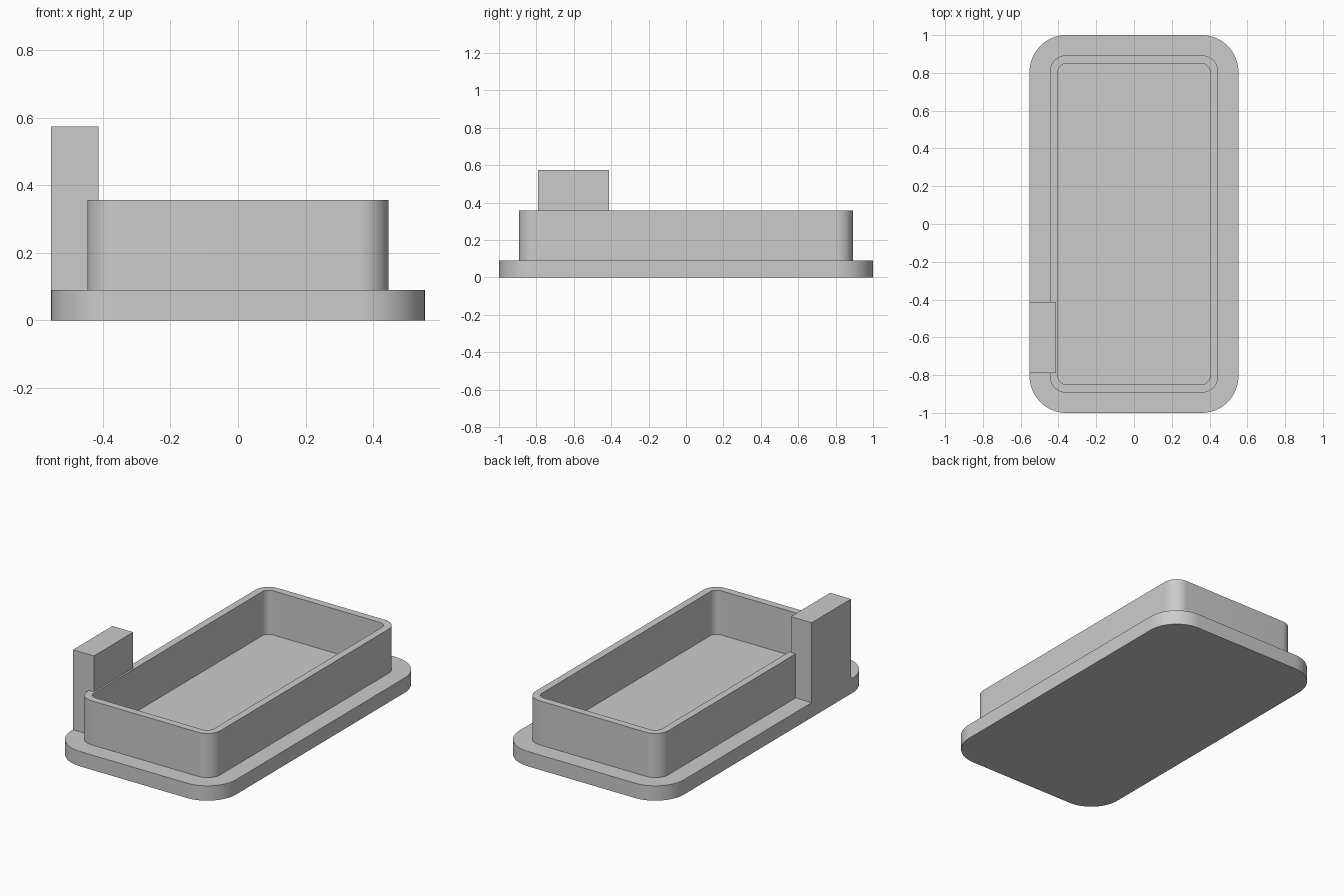
import bpy
import bmesh
from math import cos, sin, pi

cube = bpy.data.objects.get("Cube")
if cube:
    bpy.data.objects.remove(cube, do_unlink=True)

# Main dimensions
HALF_X, HALF_Y = 0.553, 1.0
PLATE_TOP, WALL_TOP, BLOCK_TOP = 0.09, 0.357, 0.574
RIM, WALL, PLATE_RADIUS = 0.107, 0.044, 0.195
CORNER_STEPS = 16

grey = bpy.data.materials.new("plain grey")
grey.use_nodes = True
colour = (0.6, 0.6, 0.6, 1)
grey.diffuse_color = colour
grey.node_tree.nodes["Principled BSDF"].inputs["Base Color"].default_value = colour


def finish(name, bm):
    bmesh.ops.recalc_face_normals(bm, faces=bm.faces)
    mesh = bpy.data.meshes.new(name)
    bm.to_mesh(mesh)
    bm.free()
    mesh.materials.append(grey)
    obj = bpy.data.objects.new(name, mesh)
    bpy.context.collection.objects.link(obj)
    bpy.ops.object.select_all(action="DESELECT")
    obj.select_set(True)
    bpy.context.view_layer.objects.active = obj
    bpy.ops.object.shade_smooth_by_angle(angle=pi / 6)
    return obj


def rounded_loop(bm, inset, z):
    """Rounded rectangle concentric with the plate edge."""
    r = PLATE_RADIUS - inset
    cx, cy = HALF_X - PLATE_RADIUS, HALF_Y - PLATE_RADIUS
    verts = []
    for q, (sx, sy) in enumerate([(1, 1), (-1, 1), (-1, -1), (1, -1)]):
        for i in range(CORNER_STEPS + 1):
            a = (q + i / CORNER_STEPS) * pi / 2
            verts.append(bm.verts.new((sx * cx + r * cos(a), sy * cy + r * sin(a), z)))
    return verts


def rounded_shell(name, sections, caps):
    """Bridge a run of (inset, height) loops, closing both ends if asked."""
    bm = bmesh.new()
    loops = [rounded_loop(bm, inset, z) for inset, z in sections]
    for a, b in zip(loops, loops[1:]):
        for i in range(len(a)):
            j = (i + 1) % len(a)
            bm.faces.new((a[i], a[j], b[j], b[i]))
    if caps:
        bm.faces.new(loops[0])
        bm.faces.new(loops[-1])
    return finish(name, bm)


# Flat base, whose top is also the tray floor
rounded_shell("base_plate", [(0, 0), (0, PLATE_TOP)], True)

# Thin wall standing on the base
inner = RIM + WALL
rounded_shell("tray_wall", [(RIM, PLATE_TOP), (RIM, WALL_TOP),
                            (inner, WALL_TOP), (inner, PLATE_TOP)], False)

# Upright block, flush with the base edge and merging into the wall
x0, x1, y0, y1 = -HALF_X, -0.413, -0.79, -0.413
bm = bmesh.new()
bmesh.ops.create_cube(bm, size=1)
for v in bm.verts:
    v.co.x = x1 if v.co.x > 0 else x0
    v.co.y = y1 if v.co.y > 0 else y0
    v.co.z = BLOCK_TOP if v.co.z > 0 else PLATE_TOP
finish("side_block", bm)
